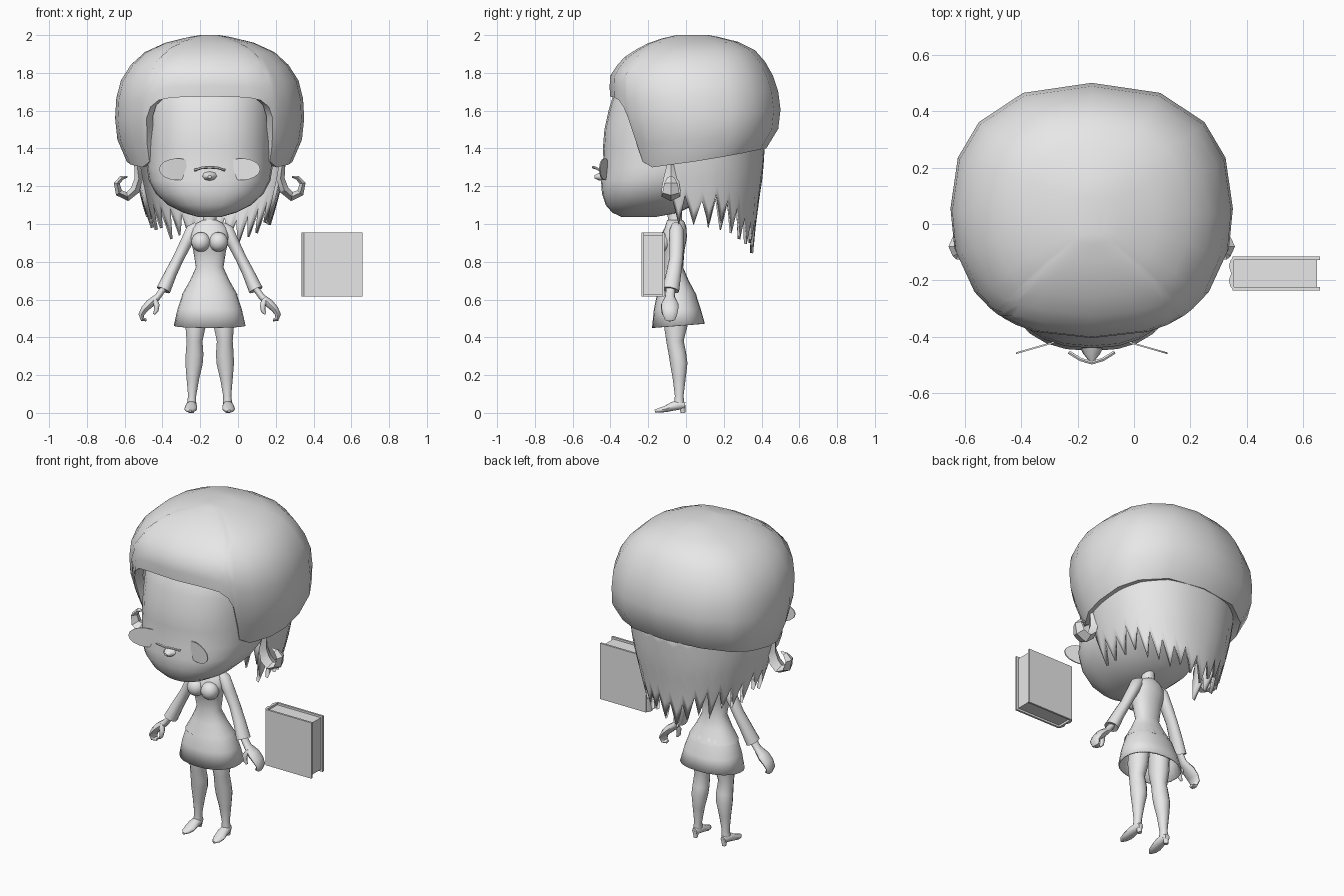
import bpy, bmesh, math, random
from mathutils import Vector

random.seed(4)
CX = -0.15  # the figure stands left of centre, the book floats to its right

grey = bpy.data.materials.new("plain_grey")
grey.diffuse_color = (0.8, 0.8, 0.8, 1)


def finish(name, bm, x=CX, mirror=False, angle=50):
    bmesh.ops.recalc_face_normals(bm, faces=bm.faces)
    me = bpy.data.meshes.new(name)
    bm.to_mesh(me)
    bm.free()
    me.materials.append(grey)
    ob = bpy.data.objects.new(name, me)
    ob.location.x = x
    bpy.context.collection.objects.link(ob)
    bpy.ops.object.select_all(action='DESELECT')
    ob.select_set(True)
    bpy.context.view_layer.objects.active = ob
    if angle:
        bpy.ops.object.shade_smooth_by_angle(angle=math.radians(angle))
    if mirror:
        ob.modifiers.new("mirror", 'MIRROR')
    return ob


def skin(rings, closed=True, cap=True):
    """Join rings of points with quads."""
    bm = bmesh.new()
    vs = [[bm.verts.new(p) for p in r] for r in rings]
    n = len(vs[0])
    for a, b in zip(vs, vs[1:]):
        for i in range(n if closed else n - 1):
            j = (i + 1) % n
            bm.faces.new((a[i], a[j], b[j], b[i]))
    if cap:
        bm.faces.new(vs[0])
        bm.faces.new(vs[-1])
    return bm


def oval(profile, z, phi, power):
    """Point at angle phi (0 = front) on a profile of (z, half width, front y, back y)."""
    p = sorted(profile)
    z0 = min(max(z, p[0][0]), p[-1][0])
    for a, b in zip(p, p[1:]):
        if z0 <= b[0]:
            t = (z0 - a[0]) / (b[0] - a[0])
            w, f, k = (a[i] + (b[i] - a[i]) * t for i in (1, 2, 3))
            break
    s, c = math.sin(phi), math.cos(phi)
    e = 2 / power
    return Vector((w * math.copysign(abs(s) ** e, s),
                   (f + k) / 2 - (k - f) / 2 * math.copysign(abs(c) ** e, c), z))


def body(name, profile, sides=20, power=2.0, cap=True):
    rings = [[oval(profile, p[0], math.tau * i / sides, power) for i in range(sides)]
             for p in profile]
    return finish(name, skin(rings, cap=cap))


def tube(name, pts, sides=10, ref=(0, 1, 0), mirror=True, angle=50):
    """Tube through (x, y, z, radius along ref, radius across)."""
    c = [Vector(p[:3]) for p in pts]
    rings = []
    for i, p in enumerate(pts):
        t = (c[min(i + 1, len(c) - 1)] - c[max(i - 1, 0)]).normalized()
        u = Vector(ref)
        u = (u - t * u.dot(t)).normalized()
        v = t.cross(u)
        rings.append([c[i] + u * p[3] * math.cos(a) + v * p[4] * math.sin(a)
                      for a in (math.tau * k / sides for k in range(sides))])
    return finish(name, skin(rings), mirror=mirror, angle=angle)


def box(name, lo, hi):
    bm = bmesh.new()
    bmesh.ops.create_cube(bm, size=1)
    for v in bm.verts:
        v.co = Vector([(l + h) / 2 + k * (h - l) for l, h, k in zip(lo, hi, v.co)])
    return finish(name, bm, x=0, angle=0)


def lerp_table(table, x):
    for (a, u), (b, v) in zip(table, table[1:]):
        if x <= b:
            return u + (v - u) * (x - a) / (b - a)
    return table[-1][1]


# Hair cap: big rounded helmet with an opening for the face
cap = [(1.30, .425, -.30, .38), (1.40, .47, -.33, .425), (1.45, .49, -.35, .48),
       (1.50, .503, -.37, .488), (1.62, .498, -.40, .502), (1.72, .49, -.405, .485),
       (1.80, .45, -.40, .455), (1.89, .38, -.32, .40), (1.95, .27, -.22, .33),
       (1.985, .14, -.12, .20), (2.0, .05, -.05, .12)]
rim = [(0, 1.675), (20, 1.67), (29, 1.655), (35, 1.62), (38, 1.56), (40, 1.42), (43, 1.33),
       (54, 1.30), (75, 1.315), (90, 1.33), (110, 1.355), (130, 1.375), (155, 1.395), (180, 1.40)]
cols = rim + [(360 - a, z) for a, z in rim[-2:0:-1]]
rings = []
for s in range(10):
    k = math.sin(s / 9 * math.pi / 2)
    rings.append([oval(cap, z + (2 - z) * k, math.radians(a), 2.4) for a, z in cols])
lip = [Vector((p.x * .9, .04 + (p.y - .04) * .9, p.z + .01)) for p in rings[0]]
bm = skin([lip] + rings, cap=False)
bm.verts.ensure_lookup_table()
bm.faces.new(bm.verts[-len(cols):])
finish("hair_cap", bm)

# Head with wide cheeks and a soft jaw
body("head", [(1.037, .06, -.34, -.16), (1.06, .14, -.39, -.04), (1.10, .22, -.425, .04),
              (1.16, .285, -.445, .12), (1.23, .322, -.45, .2), (1.30, .333, -.435, .26),
              (1.40, .337, -.44, .31), (1.50, .34, -.432, .34), (1.60, .34, -.41, .35),
              (1.70, .33, -.38, .35), (1.80, .26, -.30, .28)], 28, 2.4)
tube("nose", [(0, -.42, 1.255, .05, .03), (0, -.46, 1.25, .03, .02), (0, -.485, 1.25, .01, .008)],
     8, (1, 0, 0), False)

# Back hair: curtain with a zigzag hem of pointed locks
curtain = [(.82, .27, -.27, .355), (1.0, .325, -.29, .37), (1.1, .355, -.3, .38),
           (1.2, .38, -.32, .40), (1.3, .40, -.33, .41), (1.46, .42, -.34, .42)]
columns = []
N = 36
for i in range(N + 1):
    phi = math.radians(72 + 216 * i / N)
    back = (1 - math.cos(phi - math.radians(72) if i <= N / 2 else math.radians(288) - phi)) / 1.31
    tip = 1.02 - .17 * min(back, 1) + random.uniform(-.03, .03)
    hem = tip if i % 2 else tip + .14
    if i in (0, N):
        hem = 1.17
    columns.append([oval(curtain, 1.46 + (hem - 1.46) * k / 6, phi, 2.2) for k in range(7)])
hair = finish("back_hair", skin(list(zip(*columns)), closed=False, cap=False))
solid = hair.modifiers.new("thickness", 'SOLIDIFY')
solid.thickness = .018

# Curled side locks
tube("side_lock", [(.385, -.08, 1.32, .02, .015), (.375, -.08, 1.24, .04, .022),
                   (.395, -.08, 1.18, .05, .025), (.435, -.08, 1.145, .05, .024),
                   (.48, -.08, 1.165, .045, .02), (.492, -.08, 1.215, .035, .016),
                   (.465, -.08, 1.245, .02, .012), (.435, -.08, 1.25, .004, .004)], 4, angle=30)

# Glasses: flat oval lenses and an arched bridge
rings = []
for d in (-.003, .003):
    rings.append([Vector((.17 + .098 * math.cos(a), -.43 + .028 * -math.cos(a) + d,
                          1.29 + .058 * math.sin(a)))
                  for a in (math.tau * k / 16 for k in range(16))])
finish("lens", skin(rings), mirror=True, angle=30)
tube("glasses_bridge", [(-.08, -.455, 1.285, .007, .007), (-.04, -.48, 1.298, .007, .007),
                        (0, -.492, 1.30, .007, .007), (.04, -.48, 1.298, .007, .007),
                        (.08, -.455, 1.285, .007, .007)], 6, (0, 0, 1), False)

# Neck, jacket and bust
body("neck", [(.96, .05, -.09, -.01), (1.01, .036, -.095, -.02), (1.09, .036, -.10, -.02)], 12)
body("jacket", [(1.02, .04, -.10, -.015), (1.005, .07, -.105, -.005), (.975, .098, -.115, .003),
                (.93, .102, -.14, .005), (.90, .097, -.145, .0), (.86, .087, -.13, -.008),
                (.77, .073, -.115, -.015), (.70, .105, -.135, .015), (.625, .148, -.16, .055),
                (.635, .13, -.14, .035)], 20, 2.2)
bm = bmesh.new()
bmesh.ops.create_uvsphere(bm, u_segments=14, v_segments=9, radius=.052)
bmesh.ops.translate(bm, verts=bm.verts, vec=(.046, -.122, .905))
finish("bust", bm, mirror=True)

# Skirt: open flared cone, hem dipping at the front
skirt = body("skirt", [(.68, .105, -.13, .025), (.63, .143, -.153, .052), (.55, .17, -.17, .078),
                       (.462, .19, -.18, .10)], 24, 2.2, cap=False)
for v in skirt.data.vertices:
    if v.co.z < .5:
        v.co.z += .08 * (v.co.y + .04)
skirt.modifiers.new("thickness", 'SOLIDIFY').thickness = .008

# Sleeves with flared cuffs
tube("sleeve", [(.065, -.05, .995, .025, .02), (.09, -.05, .968, .038, .036),
                (.125, -.05, .90, .038, .032), (.165, -.052, .82, .036, .029),
                (.205, -.065, .74, .04, .032), (.245, -.082, .65, .046, .038),
                (.242, -.081, .657, .03, .025)], 12)

# Hands: curled fingers and a thumb
tube("hand", [(.24, -.08, .665, .024, .018), (.275, -.085, .615, .026, .018),
              (.315, -.085, .58, .044, .024), (.345, -.085, .55, .044, .02),
              (.362, -.085, .52, .038, .016), (.355, -.085, .495, .028, .012),
              (.335, -.085, .492, .015, .008)], 10)
tube("thumb", [(.295, -.10, .60, .018, .018), (.28, -.118, .57, .015, .015),
               (.283, -.12, .54, .012, .012), (.295, -.12, .522, .006, .006)], 8)

# Legs
tube("leg", [(.07, -.045, .60, .065, .058), (.075, -.055, .46, .062, .055),
             (.08, -.058, .38, .046, .043), (.08, -.045, .31, .046, .048),
             (.083, -.038, .26, .046, .047), (.089, -.036, .18, .034, .034),
             (.093, -.036, .09, .023, .022), (.096, -.036, .035, .028, .026)], 14)

# Shoes with low heels
tube("shoe", [(.096, -.005, .04, .016, .018), (.096, -.03, .042, .027, .025),
              (.098, -.07, .035, .031, .025), (.101, -.11, .02, .034, .017),
              (.103, -.14, .014, .026, .013), (.103, -.165, .01, .008, .007)], 10, (1, 0, 0))
tube("shoe_heel", [(.096, -.02, .04, .018, .018), (.096, -.016, 0, .012, .012)], 8)

# Book: two covers, rounded spine and inset pages
for name, y in (("front_cover", -.235), ("back_cover", -.127)):
    box(name, (.35, y, .615), (.66, y + .012, .955))
box("pages", (.35, -.224, .627), (.648, -.126, .943))
outline = [(.355, -.235), (.342, -.222), (.336, -.20), (.345, -.175), (.336, -.15),
           (.342, -.128), (.355, -.115)]
finish("spine", skin([[Vector((x, y, z)) for x, y in outline] for z in (.615, .955)]),
       x=0, angle=30)
